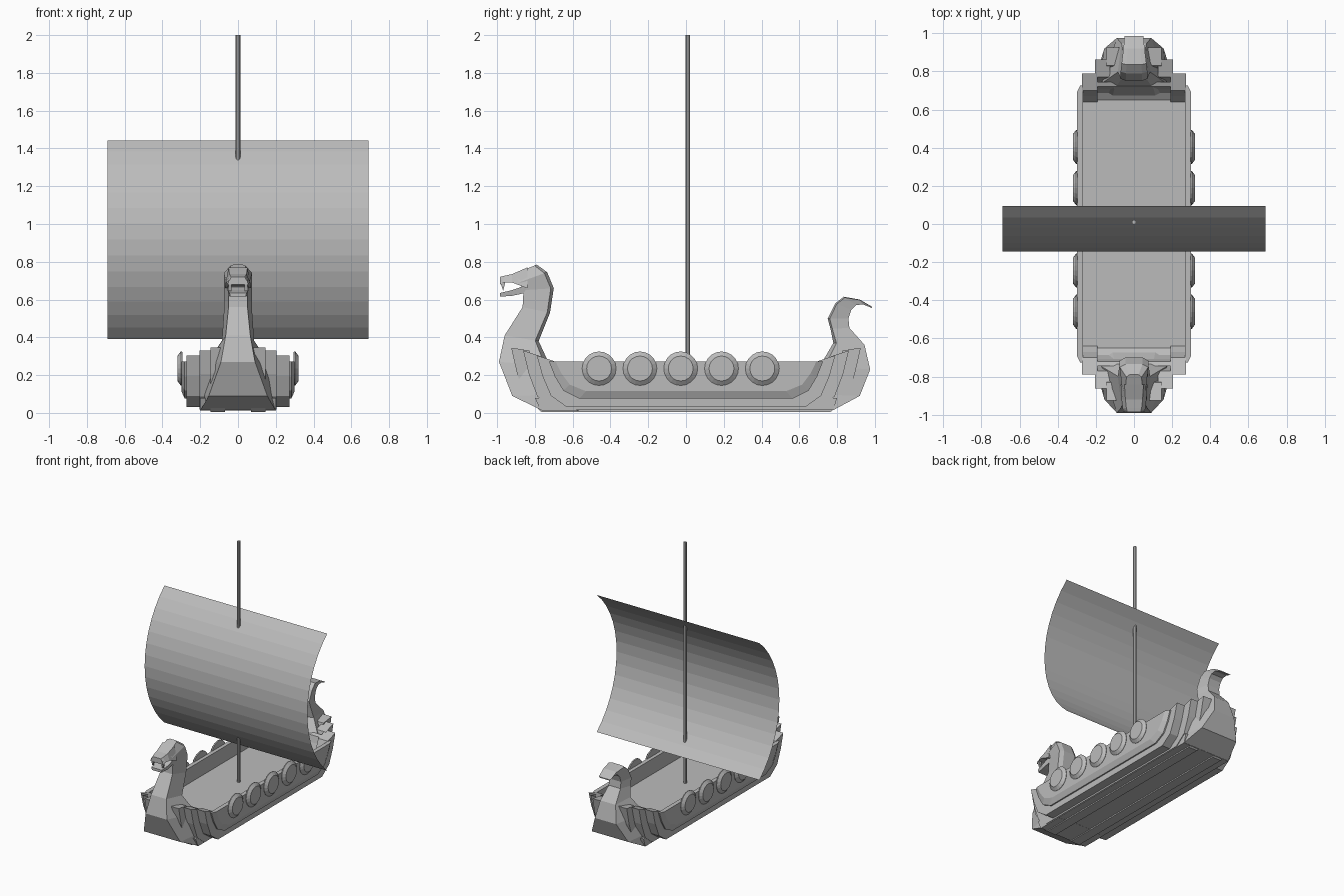
import bpy, bmesh, math

if "Cube" in bpy.data.objects:
    bpy.data.objects.remove(bpy.data.objects["Cube"])


def finish(name, bm):
    bmesh.ops.recalc_face_normals(bm, faces=bm.faces)
    me = bpy.data.meshes.new(name)
    bm.to_mesh(me)
    bm.free()
    ob = bpy.data.objects.new(name, me)
    bpy.context.collection.objects.link(ob)
    return ob


def loft(name, rings, mirror=False):
    """Capped skin over rings of equal point count."""
    bm = bmesh.new()
    vr = [[bm.verts.new(p) for p in r] for r in rings]
    n = len(vr[0])
    for a, b in zip(vr, vr[1:]):
        for i in range(n):
            j = (i + 1) % n
            bm.faces.new((a[i], a[j], b[j], b[i]))
    bm.faces.new(vr[0][::-1])
    bm.faces.new(vr[-1])
    ob = finish(name, bm)
    if mirror:
        ob.modifiers.new("mirror", 'MIRROR')
    return ob


def at_x(x, prof):
    return [(x, y, z) for y, z in prof]


def u_curve(ye, zt, zb, run=.16):
    """Hull outline from bow top, along the bottom, to stern top."""
    h = zt - zb
    half = [(ye, zt), (ye - .19 * run, zb + .6 * h),
            (ye - .47 * run, zb + .22 * h), (ye - run, zb)]
    return [(-y, z) for y, z in half] + half[::-1]


def ribbon(outer, inner):
    return u_curve(*outer) + u_curve(*inner)[::-1]


# Upper side planks with a slanted lower edge
big, small = u_curve(.725, .272, .075), u_curve(.69, .272, .115)
loft("side_plank", [at_x(.268, big), at_x(.282, big), at_x(.30, small)], True)

# Open basin: deck and sloping end walls
basin = ribbon((.745, .285, .06), (.72, .275, .155, .07))
loft("deck_basin", [at_x(-.27, basin), at_x(.27, basin)])

# Stepped strakes that sweep up at both ends
for name, x0, x1, out, inn in (
        ("strake_upper", .19, .272, (.79, .305, .03), (.70, .275, .09)),
        ("strake_middle", .125, .205, (.862, .33, .018), (.77, .30, .06)),
        ("strake_lower", .07, .145, (.925, .345, .005), (.83, .33, .05))):
    prof = ribbon(out, inn)
    loft(name, [at_x(x0, prof), at_x(x1, prof)], True)

# Flat keel bottom
keel = [(-.77, .014), (.78, .014), (.80, .08), (-.80, .08)]
loft("keel", [at_x(-.2, keel), at_x(.2, keel)])


def post(name, secs):
    """Bow or stern post: six-sided sections (outer y,z / inner y,z / widths)."""
    rings = []
    for fy, fz, by, bz, wf, wb in secs:
        my, mz = fy + (by - fy) * .9, fz + (bz - fz) * .9
        rings.append([(-wf, fy, fz), (wf, fy, fz), (wb, my, mz),
                      (wb * .6, by, bz), (-wb * .6, by, bz), (-wb, my, mz)])
    return loft(name, rings)


post("bow_post", [
    (-.76, .012, -.56, .012, .20, .20),
    (-.92, .09, -.63, .10, .155, .20),
    (-.99, .27, -.72, .25, .09, .17),
    (-.96, .41, -.78, .38, .065, .085),
    (-.865, .56, -.72, .53, .05, .075),
    (-.86, .65, -.70, .66, .05, .075),
    (-.885, .69, -.735, .745, .06, .075),
    (-.91, .735, -.79, .785, .045, .04)])

post("stern_post", [
    (.78, .015, .58, .015, .20, .20),
    (.92, .09, .64, .10, .155, .20),
    (.975, .23, .71, .25, .09, .17),
    (.945, .36, .78, .37, .065, .085),
    (.865, .45, .765, .445, .05, .075),
    (.86, .50, .75, .50, .05, .07),
    (.875, .545, .79, .58, .05, .07),
    (.90, .57, .835, .615, .05, .065),
    (.935, .575, .92, .60, .05, .055),
    (.985, .555, .985, .562, .04, .05)])


def jaw(name, secs):
    """Loft along y: sections (y, z low, z high, width low, width high)."""
    return loft(name, [[(-a, y, l), (a, y, l), (b, y, h), (-b, y, h)]
                       for y, l, h, a, b in secs])


# Beaked head with an open mouth
jaw("upper_jaw", [(-.84, .66, .77, .07, .05), (-.92, .69, .735, .065, .045),
                  (-.965, .69, .725, .06, .04), (-.985, .68, .72, .055, .035)])
jaw("lower_jaw", [(-.85, .635, .675, .05, .055), (-.92, .62, .65, .05, .055),
                  (-.985, .615, .635, .04, .045)])
fang = [(-.985, .70), (-.955, .70), (-.968, .645)]
loft("fang", [at_x(.035, fang), at_x(.05, fang)], True)


def circle(x, y, z, r, n=20):
    return [(x, y + r * math.cos(2 * math.pi * i / n),
             z + r * math.sin(2 * math.pi * i / n)) for i in range(n)]


# Round shields along both sides
for k in range(5):
    y = -.46 + k * .216
    loft(f"shield_{k + 1}", [circle(.295, y, .235, .088), circle(.303, y, .235, .09),
                             circle(.321, y, .235, .066)], True)

# Mast
bpy.ops.mesh.primitive_cylinder_add(vertices=8, radius=.012, depth=1.86, location=(0, .01, 1.07))
bpy.context.object.name = "mast"

# Sail: single sheet bulging forward
bm = bmesh.new()
R, zc, yc, n = .694, .917, .549, 14
amax = math.asin(.525 / R)
rows = []
for i in range(n + 1):
    a = -amax + 2 * amax * i / n
    rows.append([bm.verts.new((x, yc - R * math.cos(a), zc + R * math.sin(a))) for x in (-.69, .69)])
for a, b in zip(rows, rows[1:]):
    bm.faces.new((a[0], a[1], b[1], b[0]))
finish("sail", bm)

# Mid-grey tone for all parts
mat = bpy.data.materials.new("hull_grey")
mat.diffuse_color = (.5, .5, .5, 1)
mat.use_nodes = True
mat.node_tree.nodes["Principled BSDF"].inputs["Base Color"].default_value = mat.diffuse_color
for ob in bpy.context.collection.objects:
    ob.data.materials.append(mat)
